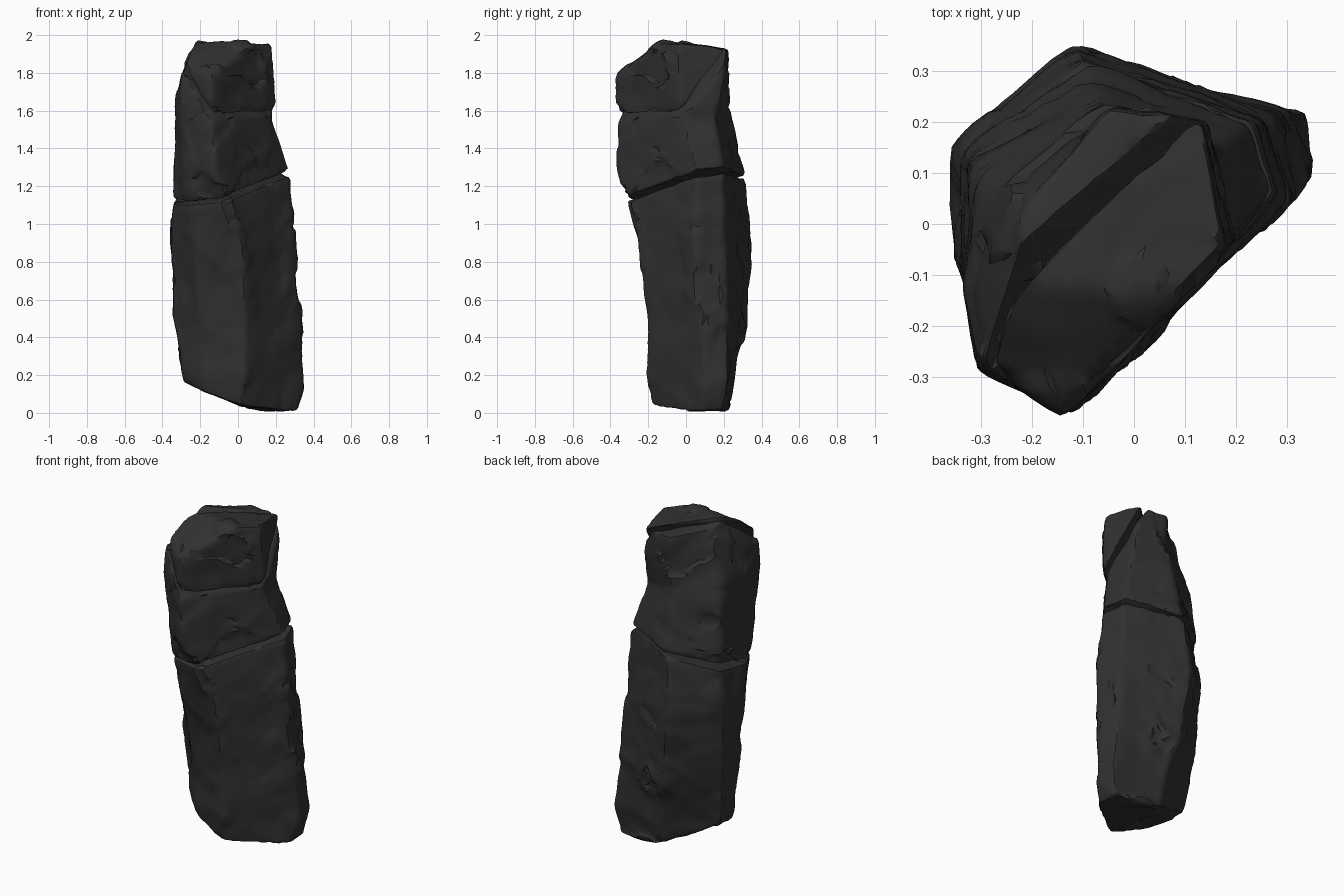
import bpy, bmesh
from mathutils import Vector, noise

if "Cube" in bpy.data.objects:
    bpy.data.objects.remove(bpy.data.objects["Cube"])

stone = bpy.data.materials.new("dark_stone")
stone.use_nodes = True
stone.diffuse_color = (0.03, 0.03, 0.03, 1)
stone.node_tree.nodes["Principled BSDF"].inputs["Base Color"].default_value = (0.03, 0.03, 0.03, 1)

# Height, then seven corners running anticlockwise from the left side (hundredths)
SECTIONS = [
    (-4, (-24, -3), (-14, -12), (1, -18), (31, 6), (30, 20), (0, 21), (-24, 6)),
    (18, (-29, -4), (-18, -13), (3, -21), (36, 10), (34, 22), (0, 26), (-29, 8)),
    (46, (-33, -4), (-20, -14), (4, -21), (34, 8), (30, 22), (-6, 32), (-33, 12)),
    (90, (-35, -7), (-24, -22), (2, -26), (30, 5), (26, 20), (-12, 36), (-36, 15)),
    (128, (-34, -10), (-29, -25), (-12, -36), (28, 6), (24, 20), (-9, 31), (-33, 14)),
    (156, (-33, -12), (-30, -27), (-14, -37), (18, -2), (16, 16), (-7, 24), (-31, 11)),
    (162, (-33, -12), (-30, -28), (-14, -37), (20, -3), (16, 18), (-6, 23), (-30, 9)),
    (178, (-32, -12), (-30, -28), (-14, -37), (19, -4), (15, 21), (-5, 23), (-26, 7)),
    (204, (-24, -8), (-26, -24), (-14, -32), (18, -5), (13, 21), (-5, 23), (-19, 6)),
]


def cut(bm, point, normal):
    """Slice away everything on the normal side and cap the opening."""
    geom = bm.verts[:] + bm.edges[:] + bm.faces[:]
    result = bmesh.ops.bisect_plane(bm, geom=geom, plane_co=point, plane_no=normal, clear_outer=True)
    rim = [e for e in result["geom_cut"] if isinstance(e, bmesh.types.BMEdge) and e.is_boundary]
    if rim:
        bmesh.ops.contextual_create(bm, geom=rim)


def rough_column():
    bm = bmesh.new()
    rings = [[bm.verts.new((x / 100, y / 100, s[0] / 100)) for x, y in s[1:]] for s in SECTIONS]
    for low, high in zip(rings, rings[1:]):
        for i in range(len(low)):
            j = (i + 1) % len(low)
            bm.faces.new((low[i], low[j], high[j], high[i]))
    bm.faces.new(rings[0][::-1])
    bm.faces.new(rings[-1])
    # Sloping underside and broken crown
    for point, normal in [
        ((0, 0, 0.04), (-0.45, 0, -1)),
        ((0.27, 0.12, 0.01), (-0.1, 0, -1)),
        ((0, -0.1, 1.99), (0, -0.75, 1)),
        ((0, -0.09, 1.99), (0, 0.2, 1)),
        ((-0.22, 0, 1.99), (-2.2, 0, 1)),
    ]:
        cut(bm, point, normal)
    return bm


def weather(bm):
    """Refine the block, soften its edges and chip the surface."""
    bmesh.ops.triangulate(bm, faces=bm.faces[:])
    for step in range(7):
        long_edges = [e for e in bm.edges if e.calc_length() > 0.04]
        if not long_edges:
            break
        bmesh.ops.subdivide_edges(bm, edges=long_edges, cuts=1)
        bmesh.ops.triangulate(bm, faces=bm.faces[:])
    for step in range(2):
        bmesh.ops.smooth_vert(bm, verts=bm.verts[:], factor=0.4, use_axis_x=True, use_axis_y=True, use_axis_z=True)
    bmesh.ops.recalc_face_normals(bm, faces=bm.faces[:])
    bm.normal_update()
    moves = []
    for v in bm.verts:
        p = v.co
        swell = 0.012 * noise.noise(p * 4.5) + 0.006 * noise.noise(p * 11)
        warped = Vector((p.x * 3, p.y * 3, p.z * 2.2)) + noise.noise_vector(p * 5) * 0.5
        plate = 0.009 * (noise.cell(warped) - 0.5)
        moves.append(v.normal * (swell + plate + 0.004))
    for v, move in zip(bm.verts, moves):
        v.co += move


# Two fracture planes: a gentle one mid height, a steep one under the crown
BREAK_LOW = Vector((0, 0, 1.205)), Vector((-0.19, -0.19, 1)).normalized()
BREAK_TOP = Vector((0, 0, 1.81)), Vector((1.06, -1.06, 1)).normalized()
GAP = 0.012


def fragment(name, below=(), above=(), trims=()):
    bm = rough_column()
    for planes, sign in ((below, 1), (above, -1)):
        for point, normal in planes:
            cut(bm, point - normal * GAP * sign, normal * sign)
    for point, normal in trims:
        cut(bm, point, normal)
    weather(bm)
    mesh = bpy.data.meshes.new(name)
    bm.to_mesh(mesh)
    bm.free()
    mesh.materials.append(stone)
    obj = bpy.data.objects.new(name, mesh)
    bpy.context.collection.objects.link(obj)
    return obj


# The crown is trimmed level on top and set back from the tall slab behind it
pieces = [
    fragment("lower_rock", below=[BREAK_LOW]),
    fragment("middle_rock", below=[BREAK_TOP], above=[BREAK_LOW]),
    fragment("crown_rock", above=[BREAK_TOP],
             trims=[((0, 0, 1.96), (0, 0.08, 1)), ((-0.05, 0.05, 1.9), (-1, 1, 0))]),
]

# Smooth shading with sharp fracture edges
bpy.ops.object.select_all(action='DESELECT')
for o in pieces:
    o.select_set(True)
bpy.context.view_layer.objects.active = pieces[0]
bpy.ops.object.shade_smooth_by_angle(angle=0.6)
